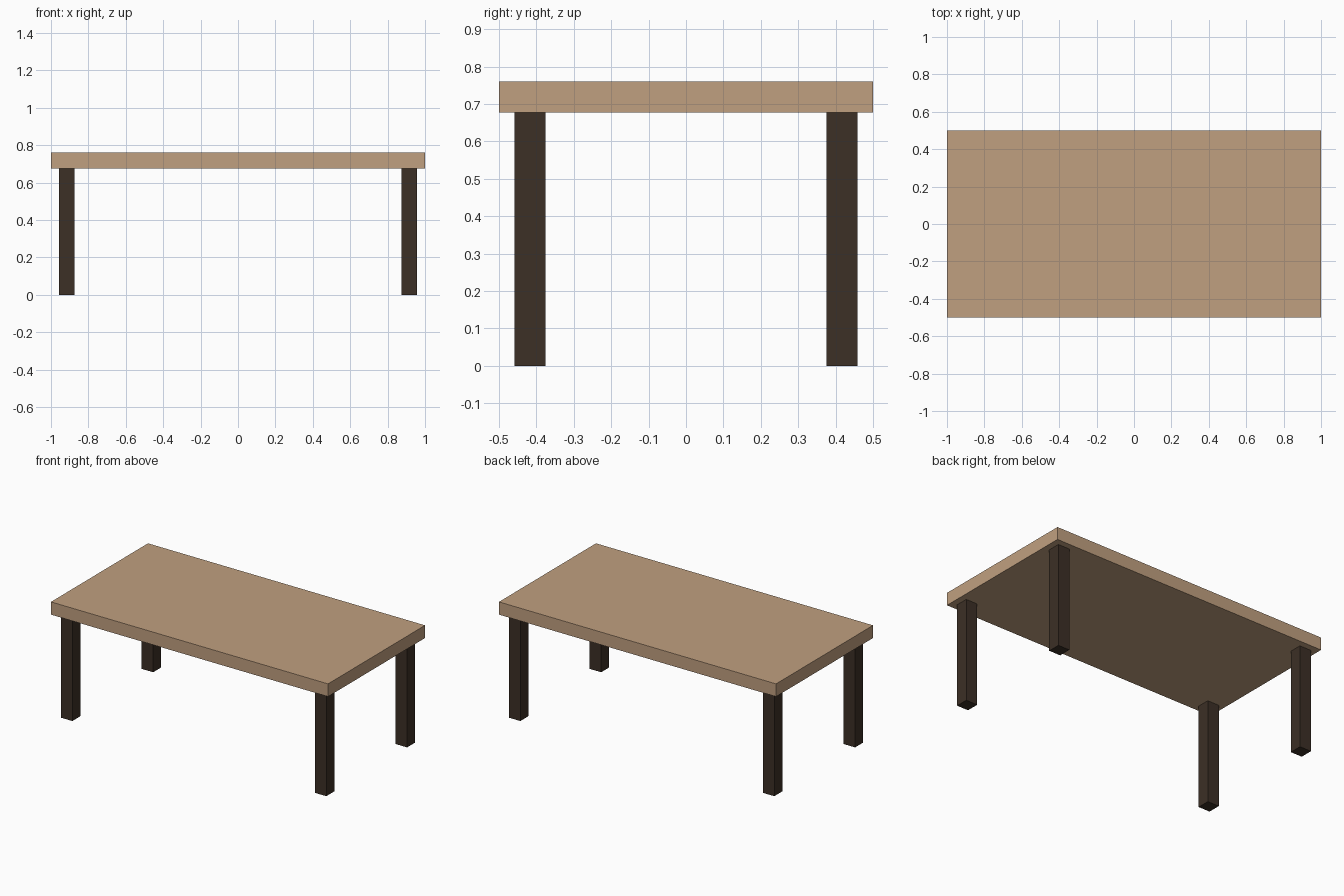
import bpy

if "Cube" in bpy.data.objects:
    bpy.data.objects.remove(bpy.data.objects["Cube"])

TOP_Z, THICK, LEG = 0.76, 0.083, 0.083
LEG_X, LEG_Y = 0.9167, 0.4167


def material(name, color):
    mat = bpy.data.materials.new(name)
    mat.diffuse_color = (*color, 1)
    mat.use_nodes = True
    mat.node_tree.nodes["Principled BSDF"].inputs["Base Color"].default_value = mat.diffuse_color
    return mat


def box(name, center, size, mat):
    bpy.ops.mesh.primitive_cube_add(size=1, location=center)
    obj = bpy.context.object
    obj.name = name
    obj.scale = size
    bpy.ops.object.transform_apply(location=False, rotation=False, scale=True)
    obj.data.materials.append(mat)
    return obj


light_wood = material("light_wood", (0.53, 0.35, 0.215))
dark_wood = material("dark_wood", (0.045, 0.029, 0.019))

# Tabletop slab
box("tabletop", (0, 0, TOP_Z - THICK / 2), (2, 1, THICK), light_wood)

# Four square legs, slightly inset from the corners
leg_height = TOP_Z - THICK
for side, sx in (("left", -1), ("right", 1)):
    for end, sy in (("front", -1), ("back", 1)):
        box(f"{end}_{side}_leg", (sx * LEG_X, sy * LEG_Y, leg_height / 2),
            (LEG, LEG, leg_height), dark_wood)
